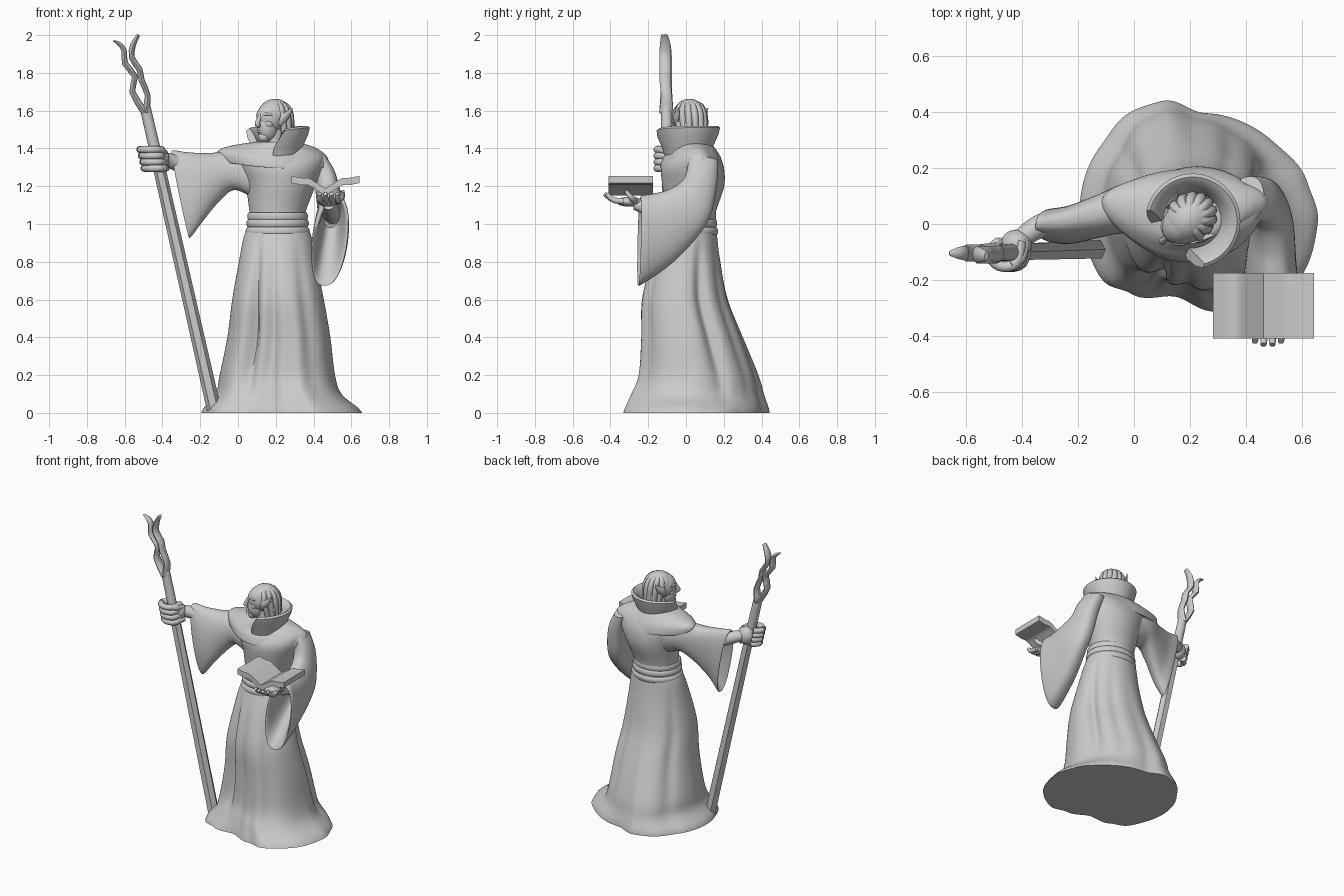
import bpy, bmesh, math
from math import sin, cos, pi, radians
from mathutils import Vector, Matrix

cube = bpy.data.objects.get("Cube")
if cube:
    bpy.data.objects.remove(cube)

grey = bpy.data.materials.new("stone_grey")
grey.use_nodes = True
colour = (0.6, 0.6, 0.6, 1)
grey.diffuse_color = colour
grey.node_tree.nodes["Principled BSDF"].inputs["Base Color"].default_value = colour


def finish(name, bm, place=None):
    bmesh.ops.recalc_face_normals(bm, faces=bm.faces[:])
    if place:
        bm.transform(place)
    mesh = bpy.data.meshes.new(name)
    bm.to_mesh(mesh)
    bm.free()
    mesh.materials.append(grey)
    obj = bpy.data.objects.new(name, mesh)
    bpy.context.collection.objects.link(obj)
    bpy.ops.object.select_all(action='DESELECT')
    obj.select_set(True)
    bpy.context.view_layer.objects.active = obj
    bpy.ops.object.shade_smooth_by_angle(angle=radians(50))
    return obj


def loft(name, rings, place=None):
    """Skin a list of equal point rings and cap both ends."""
    bm = bmesh.new()
    rows = [[bm.verts.new(p) for p in ring] for ring in rings]
    n = len(rows[0])
    for low, high in zip(rows, rows[1:]):
        for i in range(n):
            j = (i + 1) % n
            bm.faces.new((low[i], low[j], high[j], high[i]))
    bm.faces.new(rows[0])
    bm.faces.new(rows[-1])
    return finish(name, bm, place)


def smooth_rows(rows, steps=5):
    """Catmull-Rom interpolation between rows of numbers."""
    out, last = [], len(rows) - 1
    for i in range(last):
        a, b, c, d = (rows[min(max(k, 0), last)] for k in (i - 1, i, i + 1, i + 2))
        for s in range(steps):
            t = s / steps
            out.append([q + t / 2 * (r - p + t * (2 * p - 5 * q + 4 * r - w + t * (3 * (q - r) + w - p)))
                        for p, q, r, w in zip(a, b, c, d)])
    return out + [list(rows[-1])]


def tube(name, points, sides=12, flat=1, steps=4, place=None):
    """Tapered tube through points of (x, y, z, radius)."""
    pts = smooth_rows(points, steps)
    centre = [Vector(p[:3]) for p in pts]
    span = centre[-1] - centre[0]
    ref = Vector([float(k == min(range(3), key=lambda m: abs(span[m]))) for k in range(3)])
    rings = []
    for i, p in enumerate(pts):
        d = centre[min(i + 1, len(pts) - 1)] - centre[max(i - 1, 0)]
        u = d.cross(ref).normalized()
        v = u.cross(d).normalized() * flat
        rings.append([centre[i] + p[3] * (u * cos(a) + v * sin(a))
                      for a in (2 * pi * k / sides for k in range(sides))])
    return loft(name, rings, place)


def ball(name, centre, size, place=None):
    bm = bmesh.new()
    bmesh.ops.create_uvsphere(bm, u_segments=28, v_segments=18, radius=1)
    bm.transform(Matrix.Translation(centre) @ Matrix.Diagonal((*size, 1)))
    return finish(name, bm, place)


def box_ring(row, shape=lambda a, z: 1, lift=lambda a: 0, bend=0, n=120):
    """Oval ring filling the bounds (z, x low, x high, y low, y high)."""
    z, x0, x1, y0, y1 = row
    ring = []
    for k in range(n):
        a = 2 * pi * k / n
        dx = (x1 - x0) / 2 * cos(a) * shape(a, z)
        dy = (y1 - y0) / 2 * sin(a) * shape(a, z)
        ring.append(Vector(((x0 + x1) / 2 + dx, (y0 + y1) / 2 + dy + bend * dx * dx, z + lift(a))))
    return ring


# Skirt: uneven hem blending to an oval waist, with pressed-in folds
HEM = [(-7, 1), (16, .94), (46, .88), (88, .89), (108, 1.05), (124, 1.07), (145, 1.02), (173, 1.01),
       (199, 1.01), (219, 1.04), (233, .96), (256, .82), (279, .94), (294, 1.06), (320, 1.05), (353, 1)]
FOLDS = [(24, .17, 9), (60, .05, 9), (145, .06, 9), (237, .22, 7), (264, .09, 8), (305, .06, 9)]


def skirt_shape(a, z):
    deg = (math.degrees(a) + 7) % 360 - 7
    for (a0, r0), (a1, r1) in zip(HEM, HEM[1:]):
        if a0 <= deg <= a1:
            hem = r0 + (r1 - r0) * (1 - cos(pi * (deg - a0) / (a1 - a0))) / 2
            break
    blend = max(0, 1 - z / .8)
    dip = 0
    for mid, depth, width in FOLDS:
        off = (deg - mid + 180) % 360 - 180
        dip += depth * math.exp(-(off / width) ** 2)
    return 1 + (hem - 1) * blend - dip * sin(pi * min(1, z / .95))


skirt = [(0, -.19, .66, -.34, .44), (.03, -.175, .635, -.33, .435), (.1, -.115, .55, -.3, .412),
         (.2, -.095, .515, -.262, .385), (.4, -.055, .49, -.248, .305), (.6, -.03, .455, -.24, .225),
         (.8, .005, .415, -.185, .182), (.93, .03, .39, -.135, .165), (1, .06, .36, -.11, .16)]
loft("robe_skirt", [box_ring(r, skirt_shape) for r in smooth_rows(skirt)])

# Sash: three stacked rounded bands
for i, (low, high) in enumerate([(.935, .985), (.98, 1.025), (1.02, 1.06)]):
    grow = .016 - .005 * i
    band = []
    for k in range(9):
        t = k / 8
        g = grow * sin(pi * t) ** .5 - .006
        band.append(box_ring((low + (high - low) * t, .05 - g, .37 + g, -.12 - g, .16 + g)))
    loft("sash_band", band)

# Torso and shoulder cape, both curving back toward the shoulders
torso = [(1, .065, .355, -.105, .155), (1.07, .06, .36, -.105, .16), (1.2, .04, .41, -.125, .202),
         (1.3, .0, .45, -.13, .2), (1.37, -.03, .45, -.09, .17), (1.42, .08, .35, -.06, .13)]
loft("robe_torso", [box_ring(r, bend=.3) for r in smooth_rows(torso)])
cape = [(1.435, .1, .31, -.07, .12), (1.412, -.01, .39, -.08, .145), (1.385, -.085, .44, -.095, .165),
        (1.35, -.115, .475, -.122, .185), (1.3, -.1, .478, -.137, .196), (1.302, -.08, .46, -.12, .18)]
loft("shoulder_cape", [box_ring(r, lambda a, z: 1 - .07 * sin(2 * a) ** 2,
                                lambda a, k=i / 25: k * (.02 * cos(a) ** 2 - .018 * cos(a)), .5)
                       for i, r in enumerate(smooth_rows(cape))])


# Sleeves: rings given by top point, bottom point and half width
def sleeve(name, rows, across):
    across = Vector(across).normalized()
    rings = []
    for r in smooth_rows(rows):
        top, bottom = Vector(r[:3]), Vector(r[3:6])
        ring = []
        for k in range(48):
            c, s = cos(2 * pi * k / 48), sin(2 * pi * k / 48)
            ring.append((top + bottom) / 2 + (top - bottom) / 2 * c
                        + across * r[6] * math.copysign(abs(s) ** .8, s))
        rings.append(ring)
    return loft(name, rings)


sleeve("right_sleeve", [
    (.08, .07, 1.38, .08, .05, 1.14, .1), (-.05, .065, 1.385, -.02, .05, 1.18, .092),
    (-.16, .035, 1.375, -.1, .02, 1.12, .08), (-.27, .01, 1.38, -.19, -.015, 1.01, .068),
    (-.345, .005, 1.39, -.25, -.015, .93, .058), (-.33, .005, 1.37, -.245, -.015, .96, .045),
    (-.2, .02, 1.34, -.16, .02, 1.2, .03)], (.15, 1, 0))
sleeve("left_sleeve", [
    (.41, .01, 1.375, .41, .17, 1.34, .055), (.455, .01, 1.31, .455, .165, 1.22, .06),
    (.48, -.02, 1.23, .48, .135, 1.06, .066), (.5, -.1, 1.18, .49, .075, .95, .076),
    (.505, -.18, 1.16, .475, -.065, .8, .088), (.515, -.235, 1.15, .46, -.235, .68, .096),
    (.515, -.225, 1.12, .46, -.225, .72, .074), (.5, -.08, 1.12, .49, -.03, .98, .04)], (1, .1, 0))

# Standing collar: open toward the face, flaring up from the neck
collar = []
profile = [(.09, 1.37), (.1, 1.43), (.125, 1.485), (.145, 1.512), (.158, 1.52), (.17, 1.51),
           (.162, 1.475), (.138, 1.42), (.122, 1.37)]
for k in range(49):
    t = k / 24 - 1
    ring = []
    for r, z in profile:
        wrap = 120 + 28 * min(1, (1.52 - z) / .12)
        a = radians(45 + wrap * t)
        ring.append(Vector((.21 + r * cos(a), .01 + r * sin(a), z - .015 * t ** 4)))
    collar.append(ring)
loft("collar", collar)

# Head, built facing -y and then turned toward the staff
turn = Matrix.Translation((.187, .01, 0)) @ Matrix.Rotation(radians(-50), 4, 'Z')
tube("neck", [(0, .02, 1.36, .062), (0, .01, 1.43, .055), (0, 0, 1.52, .05)], 20, place=turn)
ball("skull", (0, -.005, 1.565), (.074, .092, .088), turn)
ball("jaw", (0, -.04, 1.513), (.054, .058, .078), turn)
ball("chin", (0, -.066, 1.46), (.03, .03, .028), turn)
tube("nose", [(0, -.088, 1.58, .009), (0, -.103, 1.55, .012), (0, -.11, 1.527, .014), (0, -.09, 1.518, .01)],
     10, place=turn)
tube("lips", [(-.022, -.08, 1.487, .004), (0, -.092, 1.49, .008), (.022, -.08, 1.487, .004)], 8, place=turn)
ball("hair_cap", (0, .012, 1.578), (.08, .092, .085), turn)
ball("hair_back", (0, .05, 1.51), (.076, .058, .11), turn)
for side in (-1, 1):
    tube("brow", [(side * .01, -.088, 1.573, .006), (side * .035, -.08, 1.582, .008), (side * .06, -.057, 1.578, .005)],
         8, place=turn)
    ball("cheek", (side * .032, -.056, 1.53), (.024, .026, .024), turn)
    tube("ear", [(side * .07, -.012, 1.52, .01), (side * .082, .0, 1.555, .024), (side * .093, .025, 1.585, .017),
                 (side * .103, .045, 1.615, .002)], 10, .5, place=turn)
for k in range(9):
    a = radians(-10 + 200 * k / 8)
    c, s = cos(a), sin(a)
    tube("hair_strand", [(.02 * c, .012 + .02 * s, 1.647, .01), (.054 * c, .012 + .062 * s, 1.624, .018),
                         (.07 * c, .018 + .082 * s, 1.57, .02), (.068 * c, .035 + .072 * s, 1.47, .014)], 8, place=turn)

# Staff: six-sided lower shaft, round upper shaft, two crooked crossing prongs
tube("staff_lower_shaft", [(-.125, -.09, .01, .038), (-.418, -.1, 1.3, .033)], 6, steps=1)
tube("staff_upper_shaft", [(-.418, -.1, 1.3, .031), (-.492, -.104, 1.62, .029)], 16, steps=1)
tube("staff_left_prong", [(-.492, -.104, 1.59, .02), (-.56, -.104, 1.7, .016), (-.545, -.104, 1.78, .016),
                          (-.598, -.104, 1.85, .016), (-.603, -.104, 1.92, .014), (-.63, -.104, 1.955, .011),
                          (-.66, -.105, 1.97, .004)], 8, 1.9, 2)
tube("staff_right_prong", [(-.49, -.104, 1.59, .02), (-.478, -.104, 1.68, .015), (-.51, -.11, 1.76, .016),
                           (-.522, -.11, 1.82, .016), (-.562, -.11, 1.88, .016), (-.555, -.11, 1.95, .015),
                           (-.527, -.115, 2, .009)], 8, 1.9, 2)

# Right arm and fist closed round the staff
tube("right_forearm", [(-.22, .02, 1.28, .045), (-.33, -.005, 1.325, .042), (-.4, -.05, 1.345, .036)], 16)
ball("right_palm", (-.42, -.07, 1.345), (.056, .05, .062))
for k in range(4):
    z = 1.295 + .033 * k
    x = -.125 - .227 * z
    tube("right_finger", [(x + .04, -.06, z, .017), (x + .02, -.14, z, .019), (x - .04, -.15, z, .019),
                          (x - .078, -.105, z, .019), (x - .04, -.06, z, .018)], 10)
tube("right_thumb", [(-.39, -.06, 1.375, .02), (-.405, -.125, 1.39, .017), (-.44, -.145, 1.405, .011)], 10)

# Left arm and open hand under the book
tube("left_forearm", [(.5, -.03, 1.05, .05), (.49, -.18, 1.08, .04), (.48, -.27, 1.105, .03)], 16)
ball("left_palm", (.475, -.3, 1.118), (.052, .07, .026))
for k in range(4):
    x = .435 + .031 * k
    tip = -.42 - .012 * (k in (1, 2))
    tube("left_finger", [(x, -.33, 1.12, .016), (x, -.385, 1.128, .015), (x - .003, tip, 1.16, .011)], 10)
tube("left_thumb", [(.515, -.27, 1.12, .018), (.55, -.29, 1.14, .015), (.555, -.32, 1.175, .009)], 10)

# Open book: gull-wing outline extruded in depth
wing = smooth_rows([(0, 1.188), (.05, 1.22), (.09, 1.243), (.13, 1.245), (.18, 1.255)], 4)
top = [(-x, z) for x, z in reversed(wing)] + wing[1:]
outline = [(x, z) for x, z in top] + [(x, z - .038) for x, z in reversed(top)]
loft("open_book", [[Vector((.463 + x, y, z)) for x, z in outline] for y in (-.41, -.175)])
